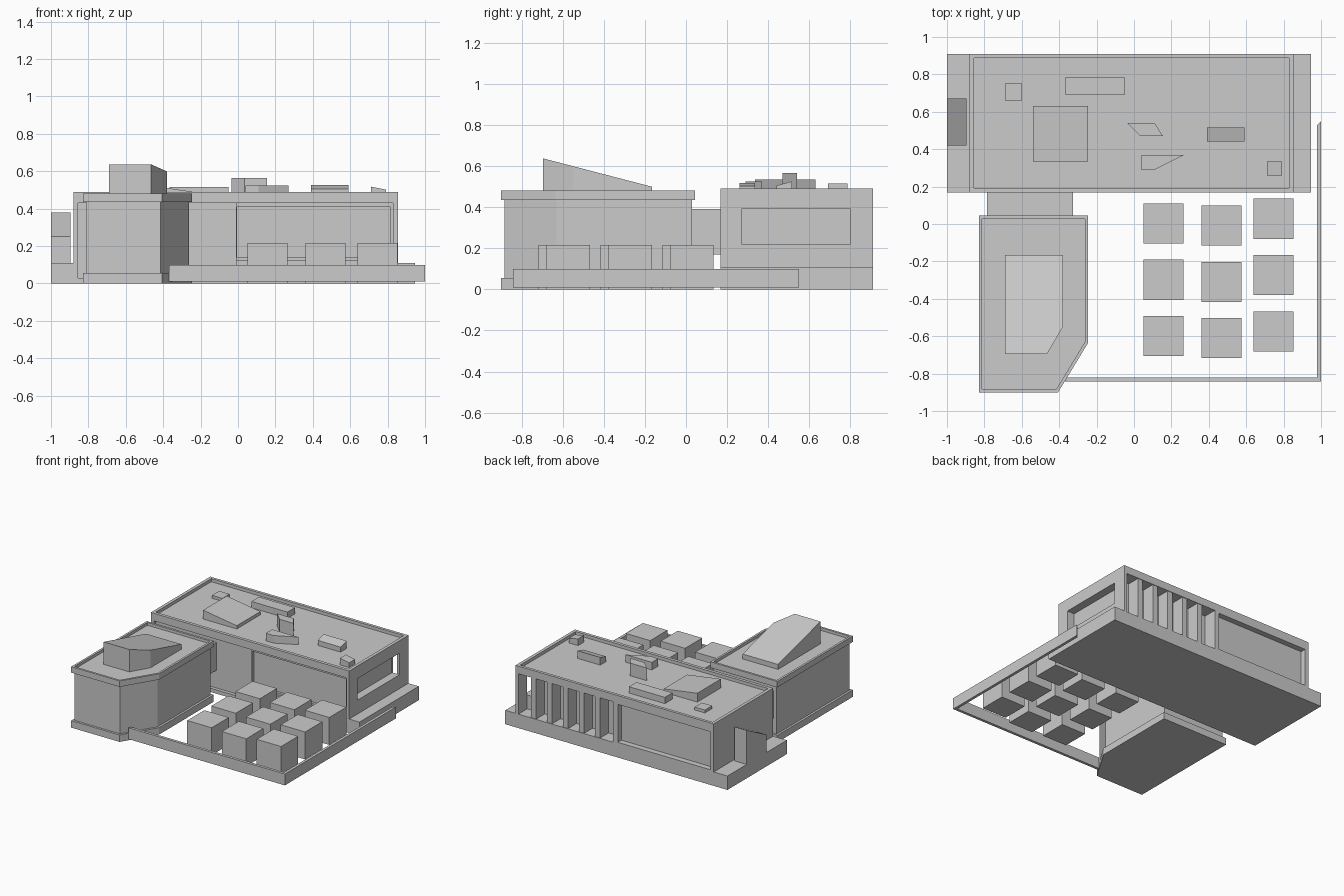
import bpy
import bmesh

cube = bpy.data.objects.get("Cube")
if cube:
    bpy.data.objects.remove(cube, do_unlink=True)

GREY = (0.6, 0.6, 0.6, 1)
grey = bpy.data.materials.new("light grey")
grey.use_nodes = True
grey.diffuse_color = GREY
grey.node_tree.nodes["Principled BSDF"].inputs["Base Color"].default_value = GREY


def prism(name, outline, z0, z1, slope=(0, 0)):
    """Extrude an outline; slope tilts the top along x and y from its first point."""
    bm = bmesh.new()
    ox, oy = outline[0]
    low = [bm.verts.new((x, y, z0)) for x, y in outline]
    high = [bm.verts.new((x, y, z1 + slope[0] * (x - ox) + slope[1] * (y - oy)))
            for x, y in outline]
    bm.faces.new(low)
    bm.faces.new(high)
    n = len(outline)
    for i in range(n):
        j = (i + 1) % n
        bm.faces.new((low[i], low[j], high[j], high[i]))
    bmesh.ops.recalc_face_normals(bm, faces=bm.faces)
    mesh = bpy.data.meshes.new(name)
    bm.to_mesh(mesh)
    bm.free()
    mesh.materials.append(grey)
    obj = bpy.data.objects.new(name, mesh)
    bpy.context.collection.objects.link(obj)
    return obj


def box(name, x0, x1, y0, y1, z0, z1, slope=(0, 0)):
    return prism(name, [(x0, y0), (x1, y0), (x1, y1), (x0, y1)], z0, z1, slope)


def cut(obj, cutter):
    mod = obj.modifiers.new(cutter.name, "BOOLEAN")
    mod.operation = "DIFFERENCE"
    mod.solver = "EXACT"
    mod.object = cutter
    cutter.hide_render = True
    cutter.hide_set(True)


def bake(obj):
    """Apply the cuts and remove the cutters."""
    graph = bpy.context.evaluated_depsgraph_get()
    mesh = bpy.data.meshes.new_from_object(obj.evaluated_get(graph))
    cutters = [m.object for m in obj.modifiers]
    obj.modifiers.clear()
    obj.data = mesh
    for c in cutters:
        bpy.data.objects.remove(c, do_unlink=True)


# Main hall with recessed roof, walls and windows
hall = box("main_hall", -0.88, 0.855, 0.168, 0.91, 0, 0.49)
for name, *size in (
    ("roof_recess", -0.855, 0.83, 0.193, 0.887, 0.465, 0.6),
    ("front_wall_recess", -0.855, -0.012, 0.1, 0.195, 0.03, 0.43),
    ("front_right_recess", -0.012, 0.83, 0.1, 0.185, 0.125, 0.43),
    ("front_window_recess", -0.005, 0.815, 0.1, 0.205, 0.14, 0.41),
    ("side_window_recess", 0.79, 1, 0.27, 0.80, 0.22, 0.39),
    ("back_bay_recess", 0, 0.83, 0.80, 1, 0.11, 0.43),
    ("back_window_recess", -0.85, -0.04, 0.865, 1, 0.12, 0.42),
):
    cut(hall, box(name, *size))
bake(hall)

# Upright fins in the rear bay
for i in range(5):
    x = 0.14 * (i + 1)
    box(f"back_fin_{i + 1}", x - 0.022, x + 0.022, 0.79, 0.905, 0.105, 0.435)

# End ledges and sloped end block
box("right_ledge", 0.85, 0.945, 0.168, 0.91, 0, 0.11)
box("left_ledge", -1, -0.875, 0.168, 0.91, 0, 0.11)
box("left_sloped_block", -1, -0.895, 0.42, 0.67, 0.1, 0.25, (0, 0.52))

# Roof equipment on the hall
ROOF = 0.46
box("roof_vent", -0.69, -0.6, 0.66, 0.75, ROOF, 0.488)
box("roof_duct", -0.365, -0.05, 0.69, 0.785, ROOF, 0.515)
box("roof_skylight", -0.54, -0.245, 0.335, 0.63, ROOF, 0.535, (-0.15, 0))
prism("roof_tower", [(-0.035, 0.54), (0.035, 0.47), (0.155, 0.47), (0.11, 0.54)],
      ROOF, 0.565)
prism("roof_hood", [(0.04, 0.29), (0.11, 0.29), (0.27, 0.37), (0.04, 0.37)],
      ROOF, 0.525)
box("roof_cabinet", 0.39, 0.59, 0.44, 0.515, ROOF, 0.505, (0, 0.27))
box("roof_corner_vent", 0.71, 0.79, 0.26, 0.335, ROOF, 0.518, (-0.2, 0))

# Annex with clipped corner, plinth and cornice
RIM = [(-0.83, -0.9), (-0.406, -0.9), (-0.245, -0.635), (-0.245, 0.045), (-0.83, 0.045)]
WALL = [(-0.813, -0.883), (-0.415, -0.883), (-0.262, -0.63), (-0.262, 0.028), (-0.813, 0.028)]
prism("annex_plinth", RIM, 0, 0.055)
prism("annex_walls", WALL, 0.05, 0.445)
cornice = prism("annex_cornice", RIM, 0.435, 0.482)
cut(cornice, prism("annex_roof_recess", WALL, 0.46, 0.6))
bake(cornice)
prism("annex_roof_wedge",
      [(-0.69, -0.695), (-0.465, -0.695), (-0.38, -0.55), (-0.38, -0.165), (-0.69, -0.165)],
      0.45, 0.637, (0, -0.26))

# Raised link between annex and hall
box("link_passage", -0.785, -0.325, 0.02, 0.2, 0.17, 0.39)

# Courtyard blocks in three staggered columns
for col, (x, y) in enumerate(((0.157, 0.003), (0.467, -0.008), (0.747, 0.028))):
    for row in range(3):
        cy = y - 0.301 * row
        box(f"courtyard_block_{col + 1}_{row + 1}",
            x - 0.107, x + 0.107, cy - 0.107, cy + 0.107, 0, 0.217)

# Low courtyard wall, mitred at both ends
prism("courtyard_wall",
      [(-0.37, -0.842), (1, -0.842), (1, 0.55), (0.978, 0.528), (0.978, -0.82), (-0.357, -0.82)],
      0.01, 0.1)
